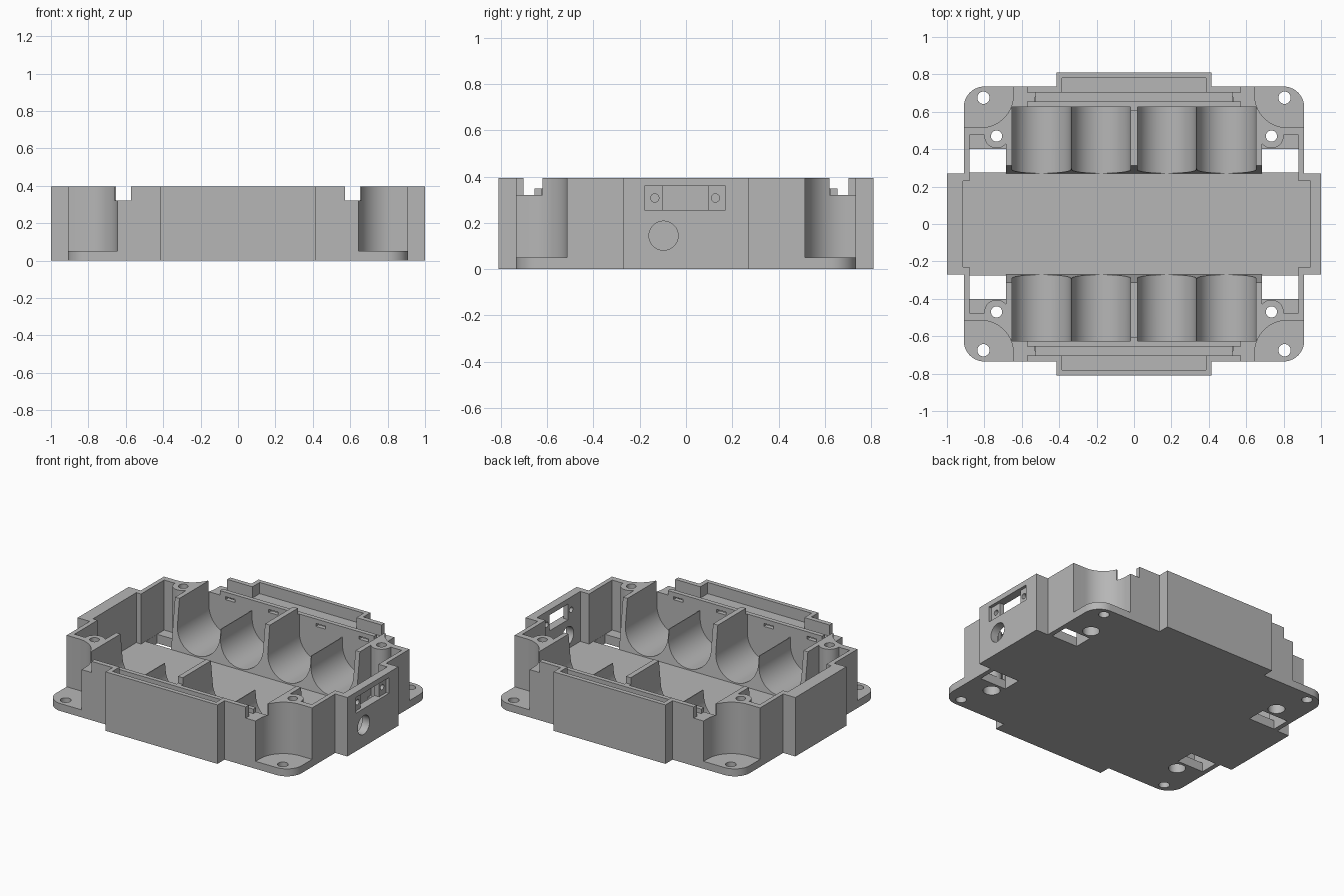
import bpy, bmesh, math
from mathutils import Vector

cube = bpy.data.objects.get("Cube")
if cube:
    bpy.data.objects.remove(cube, do_unlink=True)

grey = bpy.data.materials.new("housing_grey")
grey.use_nodes = True
grey.diffuse_color = (0.47, 0.47, 0.47, 1)
grey.node_tree.nodes["Principled BSDF"].inputs["Base Color"].default_value = grey.diffuse_color

HEIGHT, FLOOR, OPEN = 0.395, 0.06, 0.5
SIDES = (-1, 1)


def prism(name, outline, low, high, axis="z"):
    """Extrude a closed 2D outline along one axis."""
    place = {"z": lambda a, b, c: (a, b, c),
             "y": lambda a, b, c: (a, c, b),
             "x": lambda a, b, c: (c, a, b)}[axis]
    bm = bmesh.new()
    bottom = [bm.verts.new(place(a, b, low)) for a, b in outline]
    face = bm.faces.new(bottom)
    moved = bmesh.ops.extrude_face_region(bm, geom=[face])["geom"]
    shift = Vector(place(0, 0, high - low))
    bmesh.ops.translate(bm, vec=shift, verts=[v for v in moved if isinstance(v, bmesh.types.BMVert)])
    bmesh.ops.recalc_face_normals(bm, faces=bm.faces)
    mesh = bpy.data.meshes.new(name)
    bm.to_mesh(mesh)
    bm.free()
    mesh.materials.append(grey)
    obj = bpy.data.objects.new(name, mesh)
    bpy.context.collection.objects.link(obj)
    return obj


def arc(cx, cy, r, start, end, steps=16):
    angles = [math.radians(start + (end - start) * i / steps) for i in range(steps + 1)]
    return [(cx + r * math.cos(t), cy + r * math.sin(t)) for t in angles]


def circle(cx, cy, r, steps=32):
    return arc(cx, cy, r, 0, 360, steps)[:-1]


def rect(x0, x1, y0, y1):
    return [(x0, y0), (x1, y0), (x1, y1), (x0, y1)]


def four_way(quarter):
    """Mirror a quarter outline, running from +x to +y, into a closed loop."""
    half = quarter + [(-x, y) for x, y in reversed(quarter)]
    return half + [(x, -y) for x, y in reversed(half)]


def combine(target, tool, operation):
    tool.hide_render = True
    mod = target.modifiers.new(operation.lower(), "BOOLEAN")
    mod.operation, mod.solver, mod.object = operation, "EXACT", tool
    bpy.context.view_layer.objects.active = target
    bpy.ops.object.modifier_apply(modifier=mod.name)
    bpy.data.objects.remove(tool, do_unlink=True)


# Outer shell with scooped corners
quarter = [(1, 0.27), (0.91, 0.27), (0.91, 0.515)]
quarter += arc(0.82, 0.69, 0.175, 270, 180)
quarter += [(0.645, 0.735), (0.415, 0.735), (0.415, 0.81)]
housing = prism("battery_housing", four_way(quarter), 0, HEIGHT)

# Base flange with rounded corners
flange = prism("base_flange", four_way(arc(0.80, 0.625, 0.11, 0, 90, 10)), 0, 0.05)
combine(housing, flange, "UNION")


def cut(outline, low, high, axis="z"):
    combine(housing, prism("cutter", outline, low, high, axis), "DIFFERENCE")


# Central bay and the sloping ends of the cell cradles
cut(rect(-0.915, 0.945, -0.23, 0.23), FLOOR, OPEN)
slope = [(-0.27, FLOOR), (0.27, FLOOR), (0.325, OPEN), (-0.325, OPEN)]
cut(slope, -0.70, 0.70, "x")

# Pockets around the screw bosses, with slots through the floor
for sx in SIDES:
    for sy in SIDES:
        pocket = [(0.685, 0), (0.88, 0), (0.88, 0.475), (0.80, 0.475)]
        pocket += arc(0.735, 0.47, 0.065, 0, -140)
        cut([(sx * x, sy * y) for x, y in pocket], FLOOR, OPEN)
        cut([(sx * x, sy * y) for x, y in rect(0.685, 0.879, 0.275, 0.40)], -0.1, 0.2)

# Four cell troughs
CELLS = (-0.495, -0.175, 0.175, 0.495)
for x in CELLS:
    r = 0.1575
    trough = arc(x, 0.225, r, 180, 360, 32) + [(x + r, OPEN), (x - r, OPEN)]
    cut(trough, -0.625, 0.625, "y")

# Lower ribs between outer cell pairs
for x in (-0.335, 0.335):
    cut(rect(x - 0.01, x + 0.01, -0.625, 0.625), 0.28, OPEN)

for sy in SIDES:
    def end_cut(x0, x1, y0, y1, low, high=OPEN):
        cut([(x, sy * y) for x, y in rect(x0, x1, y0, y1)], low, high)

    # Lowered partition, wiring shelf and contact trench
    end_cut(-0.62, 0.62, 0.61, 0.66, 0.35)
    end_cut(-0.62, 0.62, 0.655, 0.703, 0.32)
    end_cut(-0.385, 0.385, 0.70, 0.78, 0.32)
    end_cut(-0.525, 0.525, 0.655, 0.703, 0.05)
    # Contact slots
    for x in CELLS:
        end_cut(x - 0.035, x + 0.035, 0.60, 0.68, 0.30, 0.32)
    # Corner notches
    for sx in SIDES:
        end_cut(*sorted((sx * 0.572, sx * 0.67)), 0.62, 0.75, 0.32)

# Mounting holes and counterbored screw bosses
for sx in SIDES:
    for sy in SIDES:
        cut(circle(sx * 0.805, sy * 0.675, 0.033), -0.1, 0.2)
        cut(circle(sx * 0.735, sy * 0.47, 0.03), -0.1, OPEN)
        cut(circle(sx * 0.735, sy * 0.47, 0.052), -0.1, 0.06)

# Connector recess, window, its screw holes and the round port
cut(rect(-0.18, 0.17, 0.255, 0.36), 0.98, 1.1, "x")
cut(rect(-0.10, 0.095, 0.255, 0.36), 0.93, 1.1, "x")
for y in (-0.135, 0.127):
    cut(circle(y, 0.308, 0.018, 16), 0.93, 1.1, "x")
cut(circle(-0.097, 0.145, 0.063), 0.93, 1.1, "x")

bpy.ops.object.select_all(action="DESELECT")
housing.select_set(True)
bpy.context.view_layer.objects.active = housing
bpy.ops.object.shade_smooth_by_angle(angle=math.radians(25))
